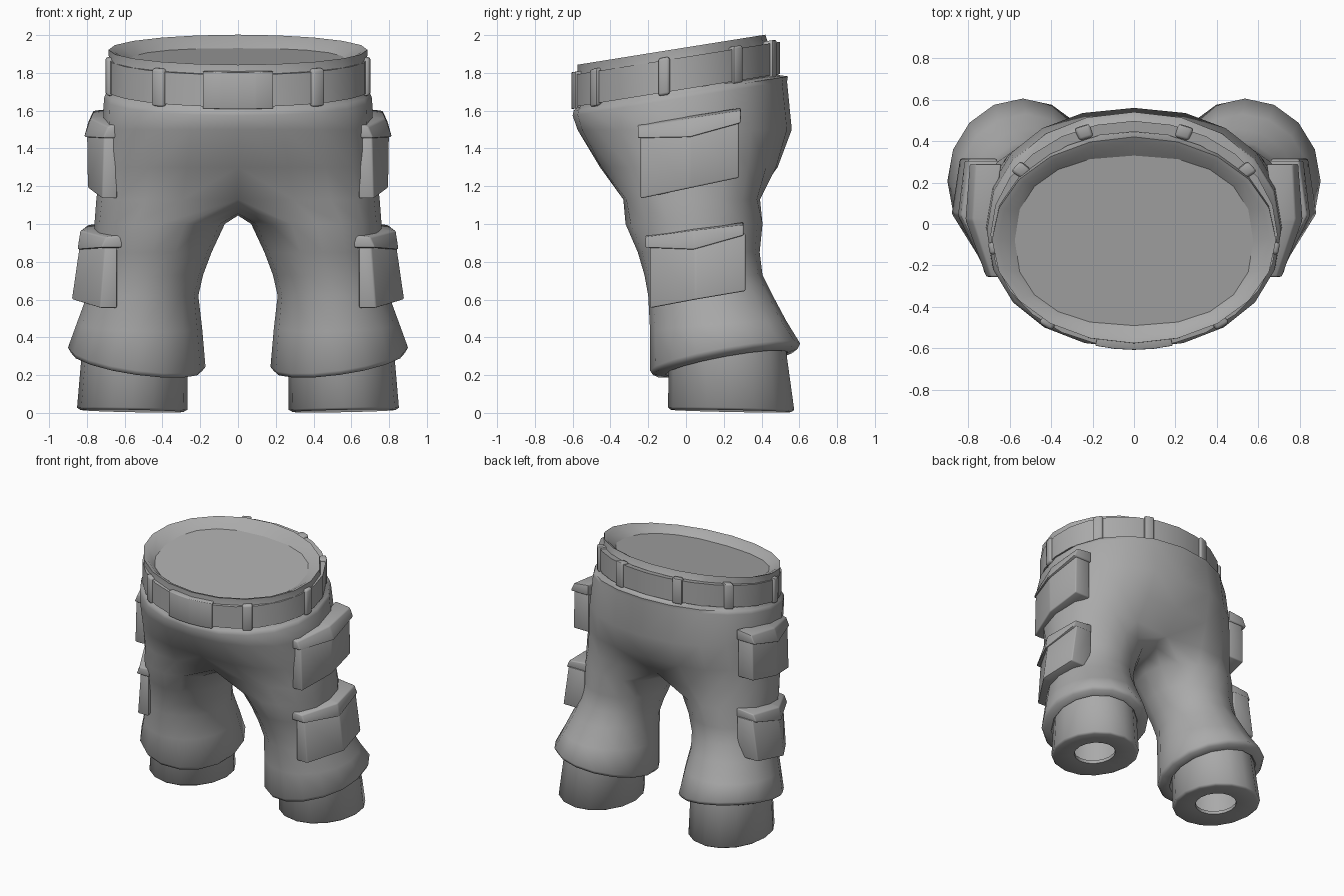
import bpy, bmesh, math

cube = bpy.data.objects.get("Cube")
if cube:
    bpy.data.objects.remove(cube, do_unlink=True)

# One plain grey cloth colour
cloth = bpy.data.materials.new("grey_cloth")
cloth.use_nodes = True
GREY = (0.4, 0.4, 0.4, 1)
cloth.diffuse_color = GREY
cloth.node_tree.nodes["Principled BSDF"].inputs["Base Color"].default_value = GREY

SLOPE = 0.16      # waist rises towards the back
SIDES = 16        # points round one leg
OUTER = 11        # of which these lie on the outside half


def finish(name, bm, mirror=False, angle=50):
    if mirror:
        bmesh.ops.mirror(bm, geom=bm.verts[:] + bm.edges[:] + bm.faces[:],
                         axis='X', merge_dist=0.001)
    bmesh.ops.recalc_face_normals(bm, faces=bm.faces)
    mesh = bpy.data.meshes.new(name)
    bm.to_mesh(mesh)
    bm.free()
    mesh.materials.append(cloth)
    ob = bpy.data.objects.new(name, mesh)
    bpy.context.collection.objects.link(ob)
    bpy.ops.object.select_all(action='DESELECT')
    ob.select_set(True)
    bpy.context.view_layer.objects.active = ob
    bpy.ops.object.shade_smooth_by_angle(angle=math.radians(angle))


def add_ring(bm, points):
    return [bm.verts.new(p) for p in points]


def bridge(bm, rings, closed=True):
    for a, b in zip(rings, rings[1:]):
        n = len(a)
        for i in range(n if closed else n - 1):
            j = (i + 1) % n
            bm.faces.new((a[i], a[j], b[j], b[i]))


def bevel_all(bm, offset, segments):
    bmesh.ops.bevel(bm, geom=bm.edges[:], offset=offset, segments=segments,
                    profile=0.5, affect='EDGES')


def half_ring(z, slope, y0, y1, rx, power=1.0):
    """Half oval from front centre round the side to back centre."""
    pts = []
    for i in range(OUTER):
        t = math.pi * i / (OUTER - 1)
        s, c = max(math.sin(t), 0), math.cos(t)
        x = rx * s ** power if 0 < i < OUTER - 1 else 0
        y = (y0 + y1) / 2 - (y1 - y0) / 2 * math.copysign(abs(c) ** power, c)
        pts.append((x, y, z + slope * y))
    return pts


def leg_ring(z, x0, x1, y0, y1, sy=0.0, sx=0.0):
    """Oval round one leg, optionally tilted."""
    cx, cy, rx, ry = (x0 + x1) / 2, (y0 + y1) / 2, (x1 - x0) / 2, (y1 - y0) / 2
    pts = []
    for i in range(SIDES):
        a = (i - OUTER // 2) * math.tau / SIDES
        dx, dy = rx * math.cos(a), ry * math.sin(a)
        pts.append((cx + dx, cy + dy, z + sy * dy + sx * dx))
    return pts


# Trousers: sunken top, waist, hips, then a leg, mirrored
bm = bmesh.new()
torso = [add_ring(bm, half_ring(*r)) for r in (
    (1.878, SLOPE, -0.49, 0.33, 0.575, 0.85),
    (1.925, SLOPE, -0.55, 0.40, 0.655),
    (1.935, SLOPE, -0.575, 0.42, 0.685),
    (1.71, SLOPE, -0.58, 0.49, 0.68),
    (1.695, SLOPE, -0.595, 0.54, 0.70, 0.95),
    (1.67, SLOPE, -0.60, 0.535, 0.71, 0.93),
    (1.50, 0.0, -0.575, 0.56, 0.715, 0.9),
    (1.30, 0.0, -0.475, 0.505, 0.73, 0.85))]
joint = add_ring(bm, half_ring(1.13, 0.0, -0.38, 0.44, 0.75, 0.8))
bridge(bm, torso + [joint], closed=False)
lining = bm.faces.new(torso[0])
for edge in lining.edges:
    edge.smooth = False
# Soft valley between the thighs, front and back
for ring, depth in ((torso[-1], 0.02), (joint, 0.08)):
    for k, share in ((0, 1), (1, 0.4)):
        ring[k].co.y += depth * share
        ring[-1 - k].co.y -= depth * share
count = SIDES - OUTER
crotch = []
for j in range(count):
    u = (j + 1) / (count + 1)
    crotch.append((0, 0.36 - 0.66 * u, 1.13 - 0.085 * math.sin(math.pi * u)))
legs = [joint + add_ring(bm, crotch)]
legs += [add_ring(bm, leg_ring(*r)) for r in (
    (1.00, 0.07, 0.76, -0.32, 0.405),
    (0.85, 0.14, 0.76, -0.255, 0.39),
    (0.73, 0.185, 0.77, -0.22, 0.405),
    (0.62, 0.21, 0.80, -0.20, 0.46),
    (0.46, 0.19, 0.855, -0.19, 0.53, 0.08, 0.03),
    (0.295, 0.172, 0.90, -0.19, 0.605, 0.18, 0.14),
    (0.27, 0.19, 0.885, -0.175, 0.59, 0.18, 0.14),
    (0.262, 0.255, 0.84, -0.11, 0.54, 0.18, 0.13),
    (0.36, 0.30, 0.80, -0.05, 0.50))]
bridge(bm, legs)
bm.faces.new(legs[-1])
finish("trousers", bm, mirror=True, angle=65)

# Straight hollow cuffs with an inward rim underneath
bm = bmesh.new()
cuff = [add_ring(bm, leg_ring(*r)) for r in (
    (0.40, 0.265, 0.82, -0.09, 0.52),
    (0.022, 0.268, 0.852, -0.095, 0.573, -0.02, 0.02),
    (0.01, 0.29, 0.835, -0.08, 0.555, -0.02, 0.02),
    (0.025, 0.42, 0.70, 0.08, 0.39),
    (0.05, 0.42, 0.70, 0.08, 0.39),
    (0.06, 0.32, 0.80, -0.04, 0.51),
    (0.36, 0.32, 0.78, -0.04, 0.48))]
bridge(bm, cuff)
bm.faces.new(cuff[0])
bm.faces.new(cuff[-1])
finish("leg_cuffs", bm, mirror=True, angle=65)


def band(name, middle, half_width, steps, out, z0, z1, mirror=False, bevel=0.004):
    """Piece of strap following the waist; angles in degrees from the front."""
    bm = bmesh.new()
    full = half_width >= 180
    sections = []
    for i in range(steps if full else steps + 1):
        t = math.radians(middle - half_width + 2 * half_width * i / steps)
        section = []
        for r, z in ((out, z0), (out, z1), (-0.05, z1), (-0.05, z0)):
            x = (0.69 + r) * math.sin(t)
            y = -0.05 - (0.545 + r) * math.cos(t)
            section.append((x, y, z + SLOPE * y))
        sections.append(add_ring(bm, section))
    bridge(bm, sections + ([sections[0]] if full else []))
    if not full:
        bm.faces.new(sections[0])
        bm.faces.new(sections[-1])
        bevel_all(bm, bevel, 2)
    finish(name, bm, mirror)


# Belt, front plate and loops
band("belt", 0, 180, 24, 0.002, 1.715, 1.885)
band("belt_plate", 0, 15.5, 4, 0.012, 1.705, 1.90)
for label, angle in (("front", 37.5), ("side", 83), ("rear_side", 126), ("back", 159)):
    band(label + "_belt_loops", angle, 3.2, 1, 0.016, 1.70, 1.90, mirror=True, bevel=0.014)


def slab(name, columns):
    """Bent slab from columns of (y, inner x, top x, bottom x, inner top, outer top, bottom)."""
    bm = bmesh.new()
    rings = [add_ring(bm, ((xi, y, zi), (xt, y, zt), (xb, y, zb), (xi, y, zb)))
             for y, xi, xt, xb, zi, zt, zb in columns]
    bridge(bm, rings)
    bm.faces.new(rings[0])
    bm.faces.new(rings[-1])
    bevel_all(bm, 0.008, 2)
    finish(name, bm, mirror=True)


# Cargo pockets with pointed flaps
slab("upper_pockets", (
    (-0.24, 0.64, 0.71, 0.72, 1.47, 1.47, 1.135),
    (0.02, 0.68, 0.80, 0.795, 1.50, 1.50, 1.19),
    (0.28, 0.645, 0.77, 0.775, 1.55, 1.55, 1.245)))
slab("upper_pocket_flaps", (
    (-0.255, 0.63, 0.69, 0.715, 1.53, 1.515, 1.455),
    (0.02, 0.68, 0.78, 0.815, 1.575, 1.56, 1.46),
    (0.29, 0.64, 0.765, 0.795, 1.615, 1.60, 1.535)))
slab("lower_pockets", (
    (-0.19, 0.64, 0.705, 0.73, 0.89, 0.89, 0.555),
    (0.05, 0.69, 0.835, 0.88, 0.91, 0.91, 0.60),
    (0.315, 0.66, 0.795, 0.84, 0.95, 0.95, 0.645)))
slab("lower_pocket_flaps", (
    (-0.215, 0.615, 0.70, 0.725, 0.94, 0.93, 0.875),
    (0.04, 0.69, 0.835, 0.85, 0.98, 0.965, 0.865),
    (0.305, 0.65, 0.795, 0.82, 1.01, 0.995, 0.94)))
